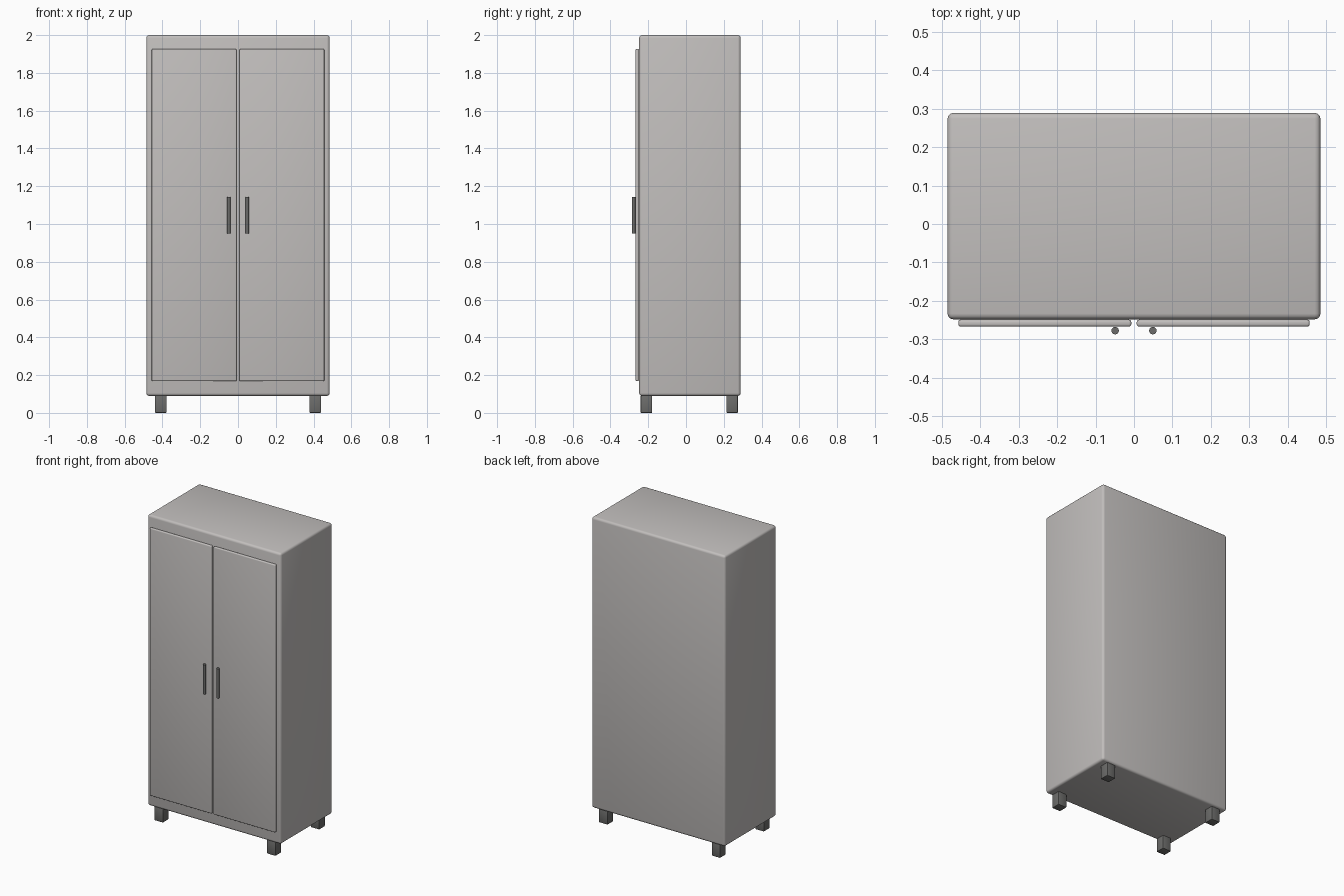
import bpy
import math

if "Cube" in bpy.data.objects:
    bpy.data.objects.remove(bpy.data.objects["Cube"])


def material(name, rgb):
    m = bpy.data.materials.new(name)
    m.diffuse_color = (*rgb, 1.0)
    m.use_nodes = True
    m.node_tree.nodes["Principled BSDF"].inputs["Base Color"].default_value = m.diffuse_color
    return m


PAINT = material("warm_grey_paint", (0.54, 0.52, 0.51))
METAL = material("dark_grey_metal", (0.15, 0.15, 0.145))


def finish(ob, name, mat, bevel, segments):
    ob.name = name
    ob.data.materials.append(mat)
    if bevel:
        mod = ob.modifiers.new("rounded_edges", 'BEVEL')
        mod.width = bevel
        mod.segments = segments
        mod.limit_method = 'ANGLE'
        bpy.ops.object.modifier_apply(modifier=mod.name)
    bpy.ops.object.shade_smooth_by_angle(angle=math.radians(35))
    return ob


def box(name, x, y, z, mat, bevel=0.0, segments=3):
    """Box from (min, max) ranges on each axis."""
    bpy.ops.mesh.primitive_cube_add(
        size=1, location=[(a + b) / 2 for a, b in (x, y, z)])
    ob = bpy.context.object
    ob.scale = [b - a for a, b in (x, y, z)]
    bpy.ops.object.transform_apply(location=False, rotation=False, scale=True)
    return finish(ob, name, mat, bevel, segments)


# Cabinet body
box("cabinet_body", (-0.485, 0.485), (-0.248, 0.289), (0.09, 2.0), PAINT, 0.015)

for side, s in (("left", -1), ("right", 1)):
    # Door panel standing just proud of the body
    xs = sorted((s * 0.007, s * 0.457))
    box(side + "_door", xs, (-0.267, -0.249), (0.168, 1.926), PAINT, 0.006)

    # Round upright handle
    bpy.ops.mesh.primitive_cylinder_add(
        vertices=16, radius=0.0097, depth=0.194,
        location=(s * 0.049, -0.2775, 1.047))
    finish(bpy.context.object, side + "_handle", METAL, 0, 0)

    # Square feet
    lx = sorted((s * 0.378, s * 0.440))
    for end, ly in (("front", (-0.240, -0.179)), ("back", (0.214, 0.275))):
        box(f"{end}_{side}_foot", lx, ly, (0.0, 0.092), METAL, 0.004, 2)
